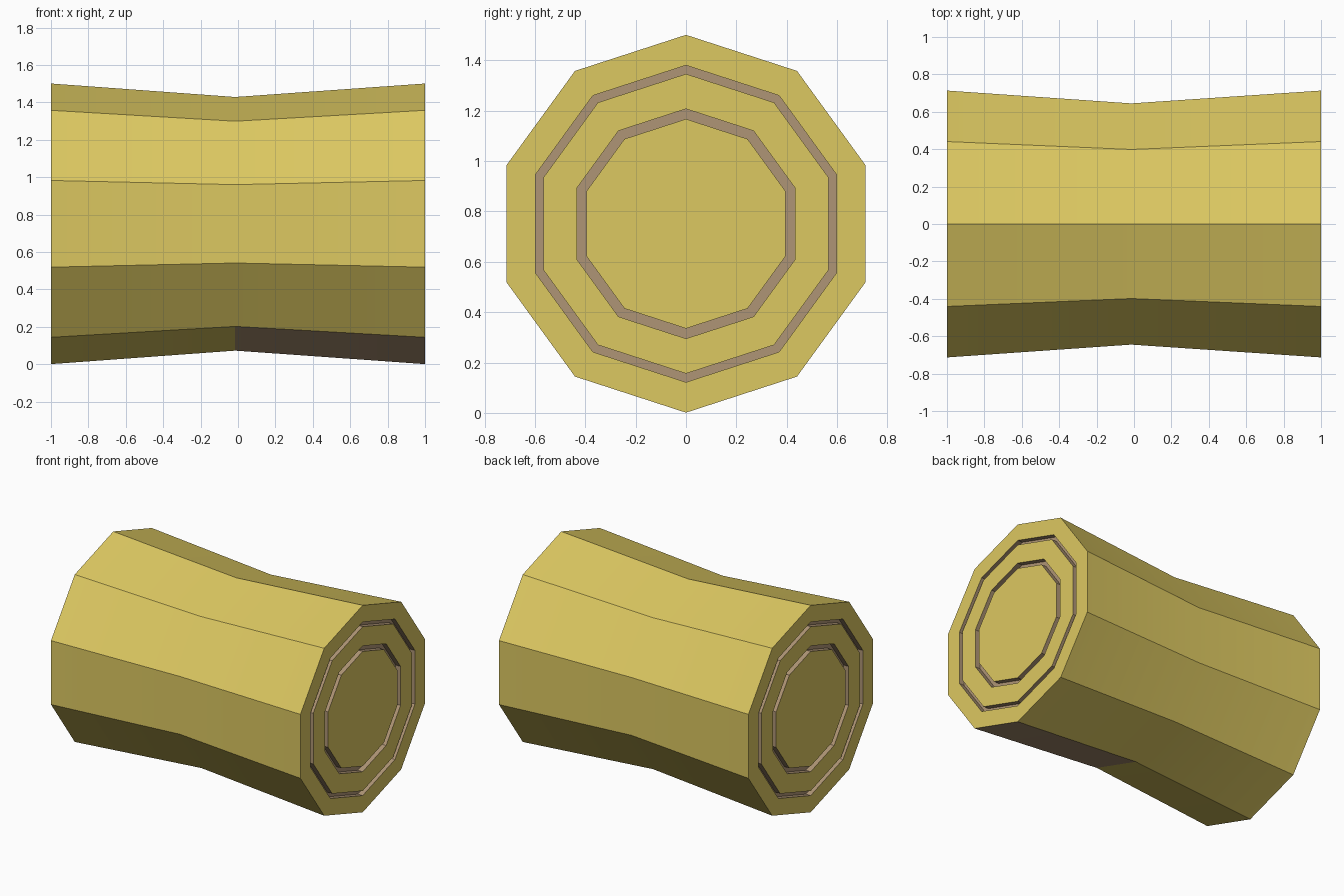
import bpy, bmesh, math

if "Cube" in bpy.data.objects:
    bpy.data.objects.remove(bpy.data.objects["Cube"])

SIDES = 10
CENTRE_Z = 0.751
DEPTH = 0.04


def material(name, rgb):
    m = bpy.data.materials.new(name)
    m.diffuse_color = (*rgb, 1)
    m.use_nodes = True
    m.node_tree.nodes["Principled BSDF"].inputs["Base Color"].default_value = m.diffuse_color
    return m


# Half profile (x, radius): end cap with two sunken ring grooves
def cap(s):
    inner = s * (1 - DEPTH)
    return [(s, 0.416), (inner, 0.416), (inner, 0.456), (s, 0.456),
            (s, 0.595), (inner, 0.595), (inner, 0.629), (s, 0.629), (s, 0.75)]


left = cap(-1)
profile = left + [(-0.015, 0.678)] + cap(1)[::-1]
n = len(left)
# Profile bands that belong to the grooves (walls and floor)
half = {0, 1, 2, 4, 5, 6}
last = len(profile) - 2
groove_bands = half | {last - i for i in half}

# Bale: ten-sided lathe around the x axis, pinched at the middle
bm = bmesh.new()
rings = []
for x, r in profile:
    ring = []
    for k in range(SIDES):
        a = math.pi / 2 + k * math.tau / SIDES
        ring.append(bm.verts.new((x, r * math.cos(a), CENTRE_Z + r * math.sin(a))))
    rings.append(ring)

for i in range(len(rings) - 1):
    a, b = rings[i], rings[i + 1]
    for k in range(SIDES):
        j = (k + 1) % SIDES
        f = bm.faces.new((a[k], a[j], b[j], b[k]))
        # Grooves are brown, as is one facet on the underside
        if i in groove_bands or (i == n and k == 4):
            f.material_index = 1

# Centre discs of both ends
bm.faces.new(rings[0])
bm.faces.new(rings[-1])
bmesh.ops.recalc_face_normals(bm, faces=bm.faces)

mesh = bpy.data.meshes.new("hay_bale")
bm.to_mesh(mesh)
bm.free()
mesh.materials.append(material("straw", (0.72, 0.58, 0.12)))
mesh.materials.append(material("groove_brown", (0.43, 0.30, 0.18)))

bale = bpy.data.objects.new("hay_bale", mesh)
bpy.context.collection.objects.link(bale)
bpy.context.view_layer.objects.active = bale
bale.select_set(True)
bpy.ops.object.shade_smooth_by_angle(angle=math.radians(30))
